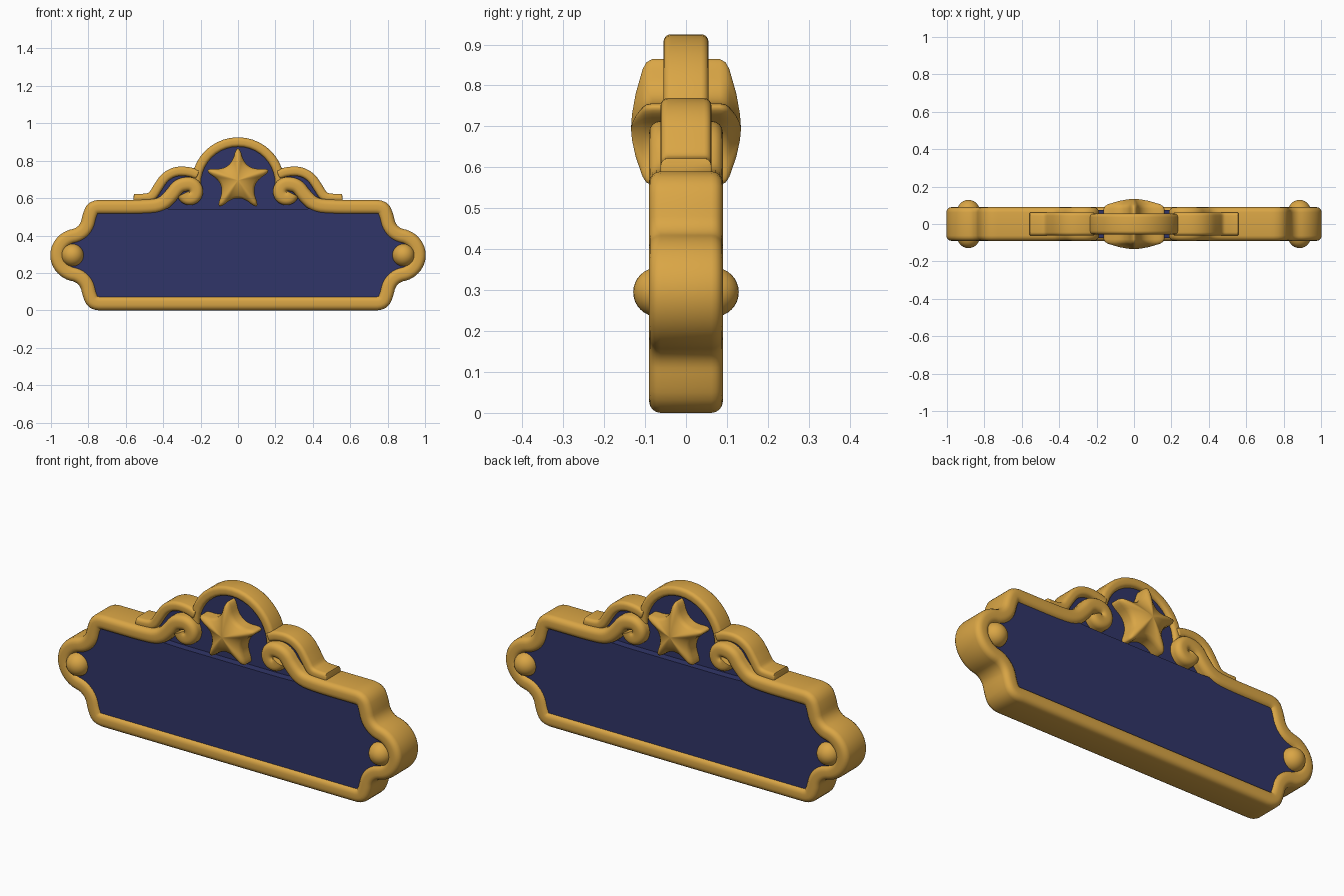
import bpy, bmesh, math

cube = bpy.data.objects.get("Cube")
if cube:
    bpy.data.objects.remove(cube)


def material(name, rgb):
    m = bpy.data.materials.new(name)
    m.use_nodes = True
    m.diffuse_color = (*rgb, 1)
    m.node_tree.nodes["Principled BSDF"].inputs["Base Color"].default_value = (*rgb, 1)
    return m


gold = material("gold", (0.70, 0.38, 0.06))
navy = material("navy", (0.03, 0.036, 0.14))


def soften(pts, closed=False, rounds=2):
    """Corner cutting that turns a coarse path into a flowing one."""
    for _ in range(rounds):
        pairs = list(zip(pts, pts[1:] + pts[:1])) if closed else list(zip(pts, pts[1:]))
        new = []
        for (ax, az), (bx, bz) in pairs:
            for t in (0.25, 0.75):
                new.append((ax + (bx - ax) * t, az + (bz - az) * t))
        pts = new if closed else [pts[0]] + new + [pts[-1]]
    return pts


def mirrored(half):
    return [(-x, z) for x, z in reversed(half)] + [p for p in half if p[0] > 0]


def loft(name, rings, mat, angle=40):
    """Join equal rings of 3D points and cap both ends."""
    bm = bmesh.new()
    loops = [[bm.verts.new(p) for p in ring] for ring in rings]
    n = len(loops[0])
    for a, b in zip(loops, loops[1:]):
        for i in range(n):
            j = (i + 1) % n
            bm.faces.new((a[i], a[j], b[j], b[i]))
    bm.faces.new(loops[0])
    bm.faces.new(loops[-1])
    bmesh.ops.recalc_face_normals(bm, faces=bm.faces)
    mesh = bpy.data.meshes.new(name)
    bm.to_mesh(mesh)
    bm.free()
    return finish(bpy.data.objects.new(name, mesh), mat, angle)


def finish(ob, mat, angle):
    if ob.name not in bpy.context.collection.objects:
        bpy.context.collection.objects.link(ob)
    ob.data.materials.append(mat)
    bpy.ops.object.select_all(action='DESELECT')
    ob.select_set(True)
    bpy.context.view_layer.objects.active = ob
    bpy.ops.object.shade_smooth_by_angle(angle=math.radians(angle))
    return ob


def rounded_section(w, d, r, steps=4):
    """Rounded rectangle as (across, depth) pairs."""
    out = []
    for k, (sx, sy) in enumerate(((1, 1), (-1, 1), (-1, -1), (1, -1))):
        for i in range(steps + 1):
            a = math.pi / 2 * (k + i / steps)
            out.append((sx * (w - r) + r * math.cos(a), sy * (d - r) + r * math.sin(a)))
    return out


def sweep(name, path, w, d, r, mat, tip=1.0):
    """Run a rounded bar along a path in the XZ plane."""
    section = rounded_section(w, d, r)
    rings = []
    last = len(path) - 1
    for i, (x, z) in enumerate(path):
        ax, az = path[max(i - 1, 0)]
        bx, bz = path[min(i + 1, last)]
        length = math.hypot(bx - ax, bz - az)
        nx, nz = -(bz - az) / length, (bx - ax) / length
        s = tip if i in (0, last) else 1.0
        rings.append([(x + nx * u * s, v * (0.9 + 0.1 * s), z + nz * u * s)
                      for u, v in section])
    return loft(name, rings, mat, 50)


def plate(name, outline, d, mat):
    return loft(name, [[(x, y, z) for x, z in outline] for y in (-d, d)], mat, 30)


# Frame path: bottom rail, bulged end, top rail, then a curled volute
MID = 0.295
lower = [(0, 0.038), (0.35, 0.038), (0.70, 0.038), (0.772, 0.038), (0.792, 0.08),
         (0.807, 0.145), (0.85, 0.187), (0.91, 0.20), (0.953, 0.24)]
upper = [(x, 2 * MID - z) for x, z in reversed(lower[2:])]
end_half = lower + [(0.97, MID)] + upper
scroll = [(0.50, 0.552), (0.41, 0.562), (0.355, 0.615), (0.32, 0.665)]
for i in range(8):
    a = math.radians(80 + 38 * i)
    rad = 0.046 - 0.0025 * i
    scroll.append((0.262 + rad * math.cos(a), 0.632 + rad * math.sin(a)))
sweep("frame", soften(mirrored(end_half + scroll)), 0.038, 0.09, 0.028, gold, 0.6)

# Main sign panel behind the frame
panel = soften(mirrored(end_half + [(0.45, 0.55), (0.35, 0.54), (0.1, 0.54)]), True)
plate("main_panel", panel, 0.075, navy)

# Crest arch and its side scrolls
arch_half = [(0.224 * math.sin(t), 0.676 + 0.224 * math.cos(t))
             for t in (math.radians(9 * i) for i in range(12))]
sweep("crest_arch", mirrored(arch_half), 0.025, 0.055, 0.018, gold)
side = [(0.215, 0.725), (0.26, 0.742), (0.33, 0.745), (0.39, 0.715), (0.43, 0.655),
        (0.46, 0.605), (0.51, 0.597), (0.558, 0.597)]
for label, s in (("left", 1), ("right", -1)):
    path = [(s * x, z) for x, z in soften(side)]
    sweep("crest_scroll_" + label, path, 0.025, 0.062, 0.018, gold, 0.6)

# Crest backing panel
crest = arch_half[:9] + side[1:6] + [(0.45, 0.54)]
plate("crest_panel", mirrored(crest), 0.036, navy)

# Puffed star, bulging on both faces
points = []
for i in range(10):
    rad = 0.072 if i % 2 else 0.207
    a = math.pi / 2 + i * math.pi / 5
    points.append((rad * math.cos(a), rad * math.sin(a)))
star = soften(points, True, 3)
layers = [(0.03, 0.134), (0.2, 0.132), (0.5, 0.123), (0.85, 0.106), (0.95, 0.097), (1, 0.082)]
layers += [(s, -y) for s, y in reversed(layers)]
loft("star", [[(x * s, y, 0.695 + z * s) for x, z in star] for s, y in layers], gold, 60)

# Round studs at each end, front and back
for label, sx in (("left", 1), ("right", -1)):
    for face, sy in (("front", -1), ("back", 1)):
        bpy.ops.mesh.primitive_uv_sphere_add(segments=28, ring_count=16, radius=0.06,
                                             location=(sx * 0.885, sy * 0.069, MID))
        stud = bpy.context.object
        stud.name = "stud_" + face + "_" + label
        finish(stud, gold, 60)
